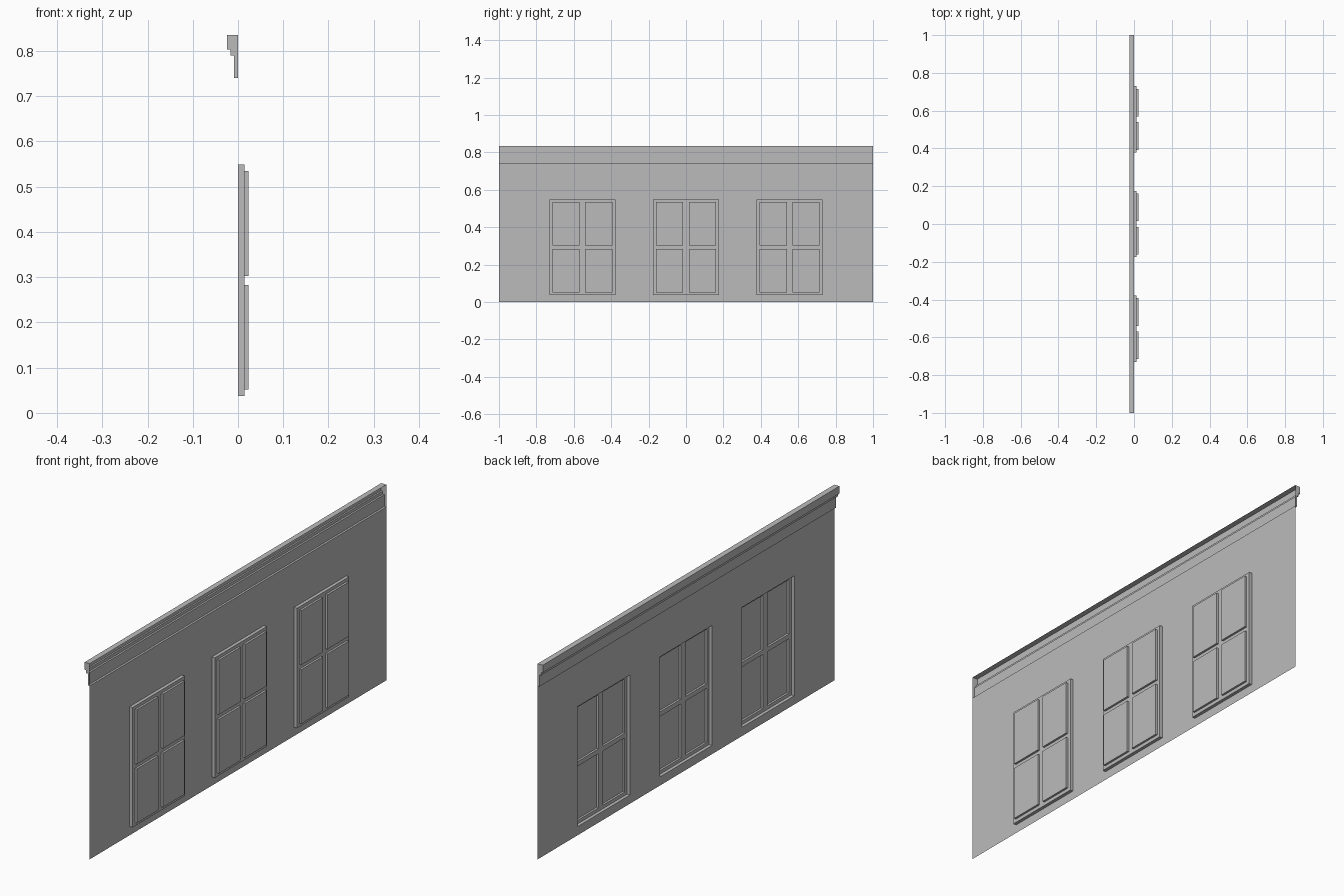
import bpy
import bmesh

cube = bpy.data.objects.get("Cube")
if cube:
    bpy.data.objects.remove(cube, do_unlink=True)

plaster = bpy.data.materials.new("plain_grey")
plaster.use_nodes = True
GREY = (0.5, 0.5, 0.5, 1)
plaster.diffuse_color = GREY
plaster.node_tree.nodes["Principled BSDF"].inputs["Base Color"].default_value = GREY


def finish(name, bm):
    bmesh.ops.remove_doubles(bm, verts=bm.verts, dist=0.0001)
    mesh = bpy.data.meshes.new(name)
    bm.to_mesh(mesh)
    bm.free()
    mesh.materials.append(plaster)
    obj = bpy.data.objects.new(name, mesh)
    bpy.context.collection.objects.link(obj)
    return obj


def face(bm, points):
    return bm.faces.new([bm.verts.new(p) for p in points])


def sheet(bm, x, ys, zs, is_hole):
    """Upright sheet facing -x, split into cells, leaving the holes open."""
    for i, (y0, y1) in enumerate(zip(ys, ys[1:])):
        for j, (z0, z1) in enumerate(zip(zs, zs[1:])):
            if not is_hole(i, j):
                face(bm, [(x, y0, z0), (x, y0, z1), (x, y1, z1), (x, y1, z0)])


def reveal(bm, x0, x1, y0, y1, z0, z1):
    """Four sides of a recess, facing into the opening."""
    ring = [(y0, z0), (y1, z0), (y1, z1), (y0, z1)]
    for a, b in zip(ring, ring[1:] + ring[:1]):
        face(bm, [(x0, *a), (x1, *a), (x1, *b), (x0, *b)])


FRAME_X, PANE_X = 0.014, 0.023
HALF, BOTTOM, TOP = 0.176, 0.037, 0.549
CENTRES = (-0.554, 0, 0.554)
CORNICE_Z = 0.74

# Wall with three window openings
bm = bmesh.new()
ys = [-1] + [c + s for c in CENTRES for s in (-HALF, HALF)] + [1]
sheet(bm, 0, ys, [0, BOTTOM, TOP, CORNICE_Z], lambda i, j: i % 2 == 1 and j == 1)
finish("wall", bm)

# Recessed windows, each with a frame and four deeper panes
for centre, place in zip(CENTRES, ("front", "middle", "back")):
    ys = [centre + d for d in (-HALF, -0.161, -0.015, 0.015, 0.161, HALF)]
    zs = [BOTTOM, 0.052, 0.283, 0.303, 0.535, TOP]
    frame, panes = bmesh.new(), bmesh.new()
    reveal(frame, 0, FRAME_X, ys[0], ys[-1], zs[0], zs[-1])
    sheet(frame, FRAME_X, ys, zs, lambda i, j: i % 2 == 1 and j % 2 == 1)
    for i in (1, 3):
        for j in (1, 3):
            reveal(frame, FRAME_X, PANE_X, ys[i], ys[i + 1], zs[j], zs[j + 1])
            sheet(panes, PANE_X, ys[i:i + 2], zs[j:j + 2], lambda i, j: False)
    finish(place + "_window_frame", frame)
    finish(place + "_window_panes", panes)

# Stepped cornice, hollow behind, with closed ends
profile = [(0, CORNICE_Z), (-0.009, CORNICE_Z), (-0.009, 0.79), (-0.017, 0.79),
           (-0.017, 0.803), (-0.024, 0.803), (-0.024, 0.835), (0, 0.835)]
bm = bmesh.new()
for (xa, za), (xb, zb) in zip(profile, profile[1:]):
    face(bm, [(xa, -1, za), (xb, -1, zb), (xb, 1, zb), (xa, 1, za)])
face(bm, [(x, -1, z) for x, z in reversed(profile)])
face(bm, [(x, 1, z) for x, z in profile])
finish("cornice", bm)
